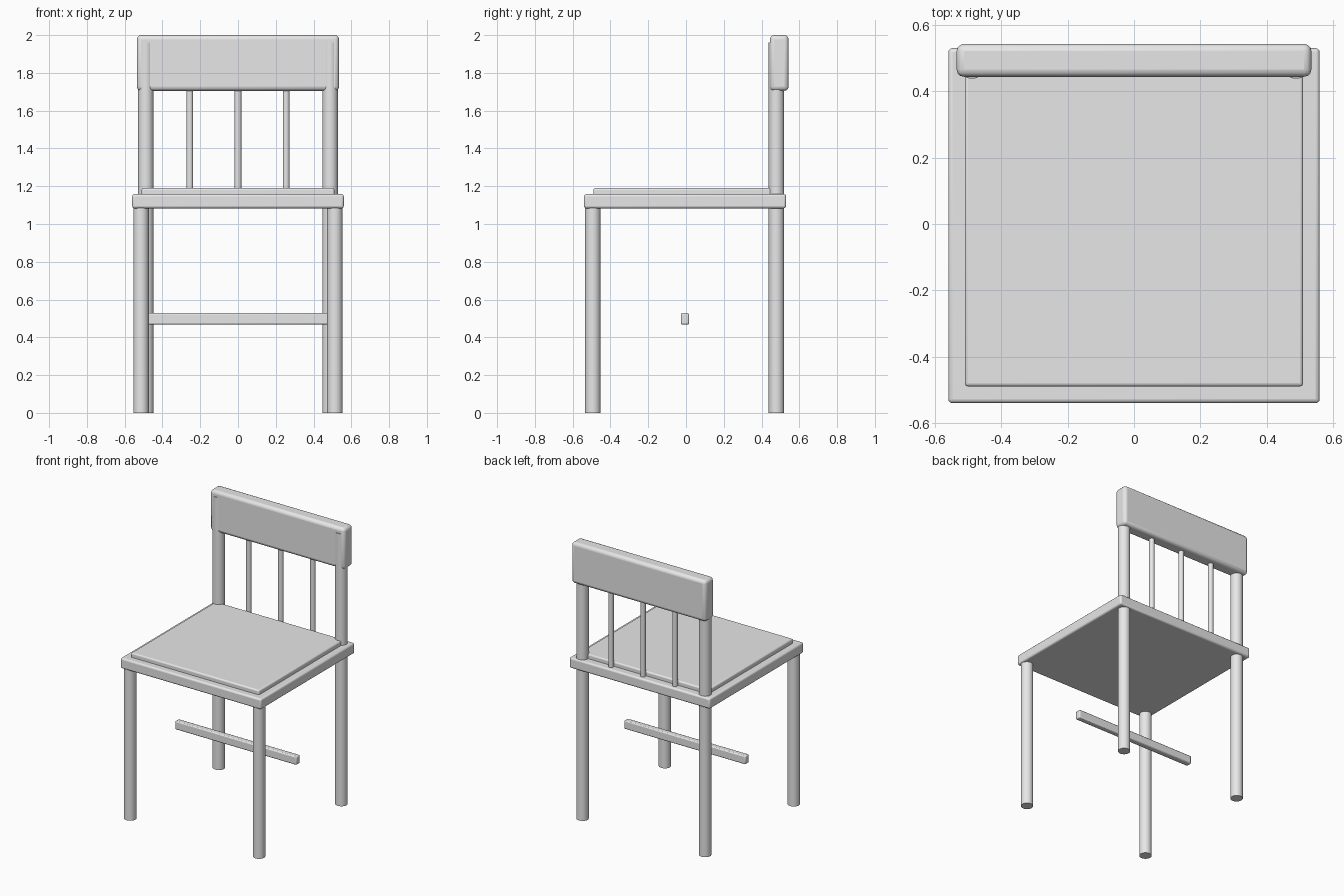
import bpy
import math

cube = bpy.data.objects.get("Cube")
if cube:
    bpy.data.objects.remove(cube, do_unlink=True)

# Single pale grey finish
grey = bpy.data.materials.new("pale_grey")
grey.use_nodes = True
colour = (0.8, 0.8, 0.8, 1.0)
grey.diffuse_color = colour
grey.node_tree.nodes["Principled BSDF"].inputs["Base Color"].default_value = colour


def finish(obj, name, bevel, segments):
    obj.name = name
    obj.data.materials.append(grey)
    if bevel:
        mod = obj.modifiers.new("Rounded edges", "BEVEL")
        mod.width = bevel
        mod.segments = segments
        mod.limit_method = "ANGLE"
        mod.angle_limit = math.radians(40)
    bpy.ops.object.shade_smooth_by_angle(angle=math.radians(30))
    return obj


def box(name, low, high, bevel, segments=3):
    centre = [(a + b) / 2 for a, b in zip(low, high)]
    bpy.ops.mesh.primitive_cube_add(size=1, location=centre)
    obj = bpy.context.object
    obj.scale = [b - a for a, b in zip(low, high)]
    bpy.ops.object.transform_apply(location=False, rotation=False, scale=True)
    return finish(obj, name, bevel, segments)


def rod(name, x, y, bottom, top, radius, bevel=0.0):
    bpy.ops.mesh.primitive_cylinder_add(
        vertices=32, radius=radius, depth=top - bottom,
        location=(x, y, (bottom + top) / 2))
    return finish(bpy.context.object, name, bevel, 2)


# Seat frame and the thin pad on it
box("seat", (-0.56, -0.54, 1.083), (0.56, 0.53, 1.158), 0.012)
box("seat_pad", (-0.51, -0.49, 1.14), (0.51, 0.475, 1.19), 0.01)

# Front legs, and rear legs that carry on up as back posts
for side, label in ((-1, "right"), (1, "left")):
    rod("front_leg_" + label, side * 0.513, -0.493, 0, 1.1, 0.041)
    rod("back_post_" + label, side * 0.488, 0.479, 0, 1.96, 0.041)

# Back: top rail and three thin spindles
box("back_rail", (-0.535, 0.444, 1.705), (0.535, 0.543, 2.0), 0.022)
for i in range(3):
    rod("back_spindle_%d" % (i + 1), (i - 1) * 0.255, 0.488, 1.14, 1.73, 0.018)

# Cross bar between the legs
box("stretcher", (-0.483, -0.027, 0.468), (0.483, 0.016, 0.528), 0.007, 2)
